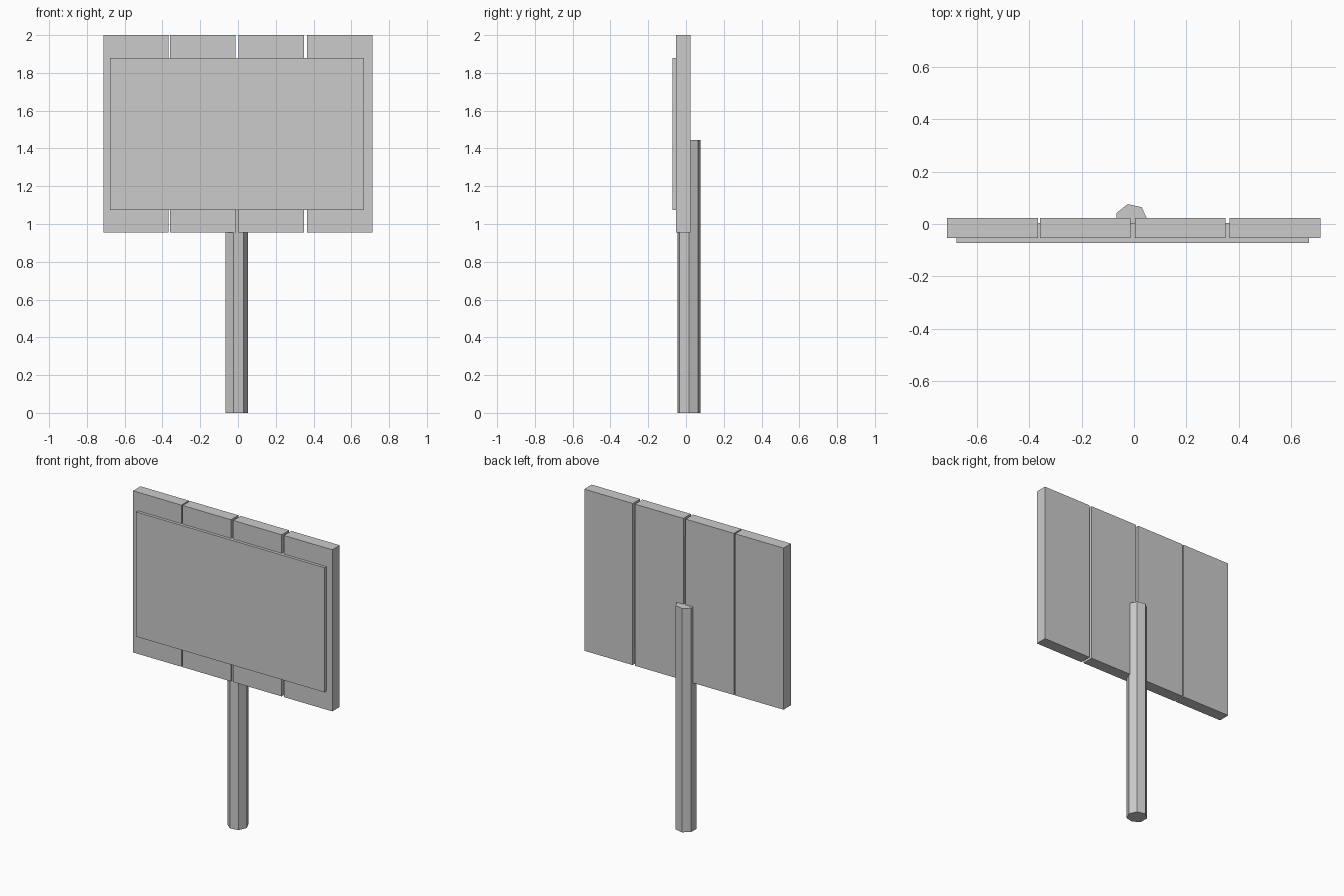
import bpy, bmesh, math

if "Cube" in bpy.data.objects:
    bpy.data.objects.remove(bpy.data.objects["Cube"])


def prism(name, outline, z0, z1):
    """Extrude a flat xy outline from z0 up to z1."""
    bm = bmesh.new()
    face = bm.faces.new([bm.verts.new((x, y, z0)) for x, y in outline])
    top = bmesh.ops.extrude_face_region(bm, geom=[face])["geom"]
    bmesh.ops.translate(bm, vec=(0, 0, z1 - z0),
                        verts=[v for v in top if isinstance(v, bmesh.types.BMVert)])
    bmesh.ops.recalc_face_normals(bm, faces=bm.faces)
    mesh = bpy.data.meshes.new(name)
    bm.to_mesh(mesh)
    bm.free()
    obj = bpy.data.objects.new(name, mesh)
    bpy.context.collection.objects.link(obj)
    return obj


def box(name, x0, x1, y0, y1, z0, z1):
    return prism(name, [(x0, y0), (x1, y0), (x1, y1), (x0, y1)], z0, z1)


# Four upright planks with narrow, uneven gaps
for i, left in enumerate((-0.713, -0.359, 0.003, 0.365)):
    box(f"plank_{i + 1}", left, left + 0.346, -0.053, 0.023, 0.956, 2.0)

# Wide sign panel sunk into the front of the planks
box("sign_panel", -0.677, 0.668, -0.072, 0.004, 1.075, 1.88)

# Seven-sided post behind the planks
cx, cy, r = -0.010, 0.015, 0.0626
ring = [(cx + r * math.cos(math.tau * k / 7), cy + r * math.sin(math.tau * k / 7))
        for k in range(7)]
prism("post", ring, 0.0, 1.446)
